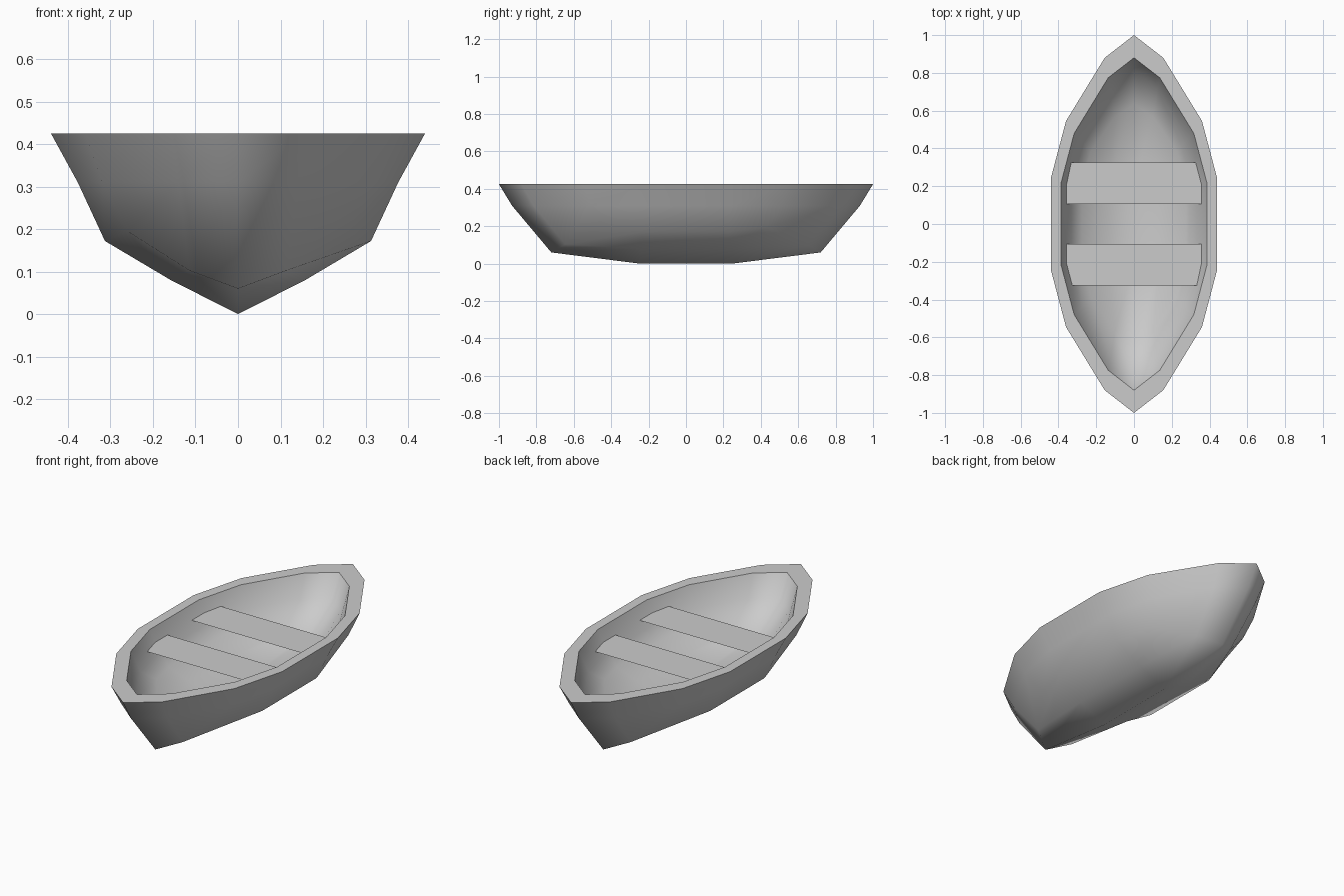
import bpy, bmesh

if "Cube" in bpy.data.objects:
    bpy.data.objects.remove(bpy.data.objects["Cube"])

# Quarter points of each hull level, keyed by (column, row) on a 4 x 3 grid
BORDER = [(0, 2), (1, 2), (2, 2), (2, 1)]
RIM = dict(zip(BORDER, [(0, 1, .425), (.155, .88, .425), (.36, .545, .425), (.44, .243, .425)]))
MID = dict(zip(BORDER, [(0, .93, .31), (.14, .815, .31), (.32, .508, .31), (.377, .24, .31)]))
FLOOR = dict(zip(BORDER, [(0, .72, .06), (.115, .645, .103), (.26, .435, .195), (.313, .236, .172)]))
FLOOR.update({(0, 1): (0, .245, 0), (1, 1): (.158, .243, .08)})

COLS, ROWS = [-2, -1, 0, 1, 2], [-2, -1, 1, 2]
LOOP = ([(i, -2) for i in COLS] + [(2, -1), (2, 1)] +
        [(i, 2) for i in reversed(COLS)] + [(-2, 1), (-2, -1)])


def level(bm, quarter, scale=1, flatten=1, lift=0):
    """Mirror a quarter level to all four corners."""
    verts = {}
    for i in COLS:
        for j in ROWS:
            p = quarter.get((abs(i), abs(j)))
            if p:
                verts[i, j] = bm.verts.new((p[0] * scale * (1 if i > 0 else -1),
                                            p[1] * scale * (1 if j > 0 else -1),
                                            p[2] * flatten + lift))
    return verts


def bridge(bm, a, b):
    for k, l in zip(LOOP, LOOP[1:] + LOOP[:1]):
        bm.faces.new((a[k], a[l], b[l], b[k]))


def skin(bm, scale, flatten, lift):
    """One hull surface: floor grid plus two side strips; returns its rim."""
    floor = level(bm, FLOOR, scale, flatten, lift)
    mid = level(bm, MID, scale)
    rim = level(bm, RIM, scale)
    for i, i2 in zip(COLS, COLS[1:]):
        for j, j2 in zip(ROWS, ROWS[1:]):
            bm.faces.new((floor[i, j], floor[i2, j], floor[i2, j2], floor[i, j2]))
    bridge(bm, floor, mid)
    bridge(bm, mid, rim)
    return rim


def finish(bm, name):
    mesh = bpy.data.meshes.new(name)
    bm.to_mesh(mesh)
    bm.free()
    ob = bpy.data.objects.new(name, mesh)
    bpy.context.collection.objects.link(ob)
    return ob


# Hull: outer and shallower inner skins joined by a flat gunwale with sharp edges
bm = bmesh.new()
outer = skin(bm, 1, 1, 0)
inner = skin(bm, .88, .5, .16)
bridge(bm, outer, inner)
bmesh.ops.recalc_face_normals(bm, faces=bm.faces[:])
for f in bm.faces:
    f.smooth = True
for rim in (outer, inner):
    for k, l in zip(LOOP, LOOP[1:] + LOOP[:1]):
        bm.edges.get((rim[k], rim[l])).smooth = False
finish(bm, "hull")

# Two bench seats: flat boards with their ends set into the hull walls
for name, s in (("front_seat", -1), ("rear_seat", 1)):
    half = [(.37, .105), (.37, .215), (.338, .325)]
    outline = half + [(-x, y) for x, y in reversed(half)]
    bm = bmesh.new()
    face = bm.faces.new([bm.verts.new((x, s * y, .361)) for x, y in outline])
    face.normal_update()
    if face.normal.z < 0:
        face.normal_flip()
    finish(bm, name)
